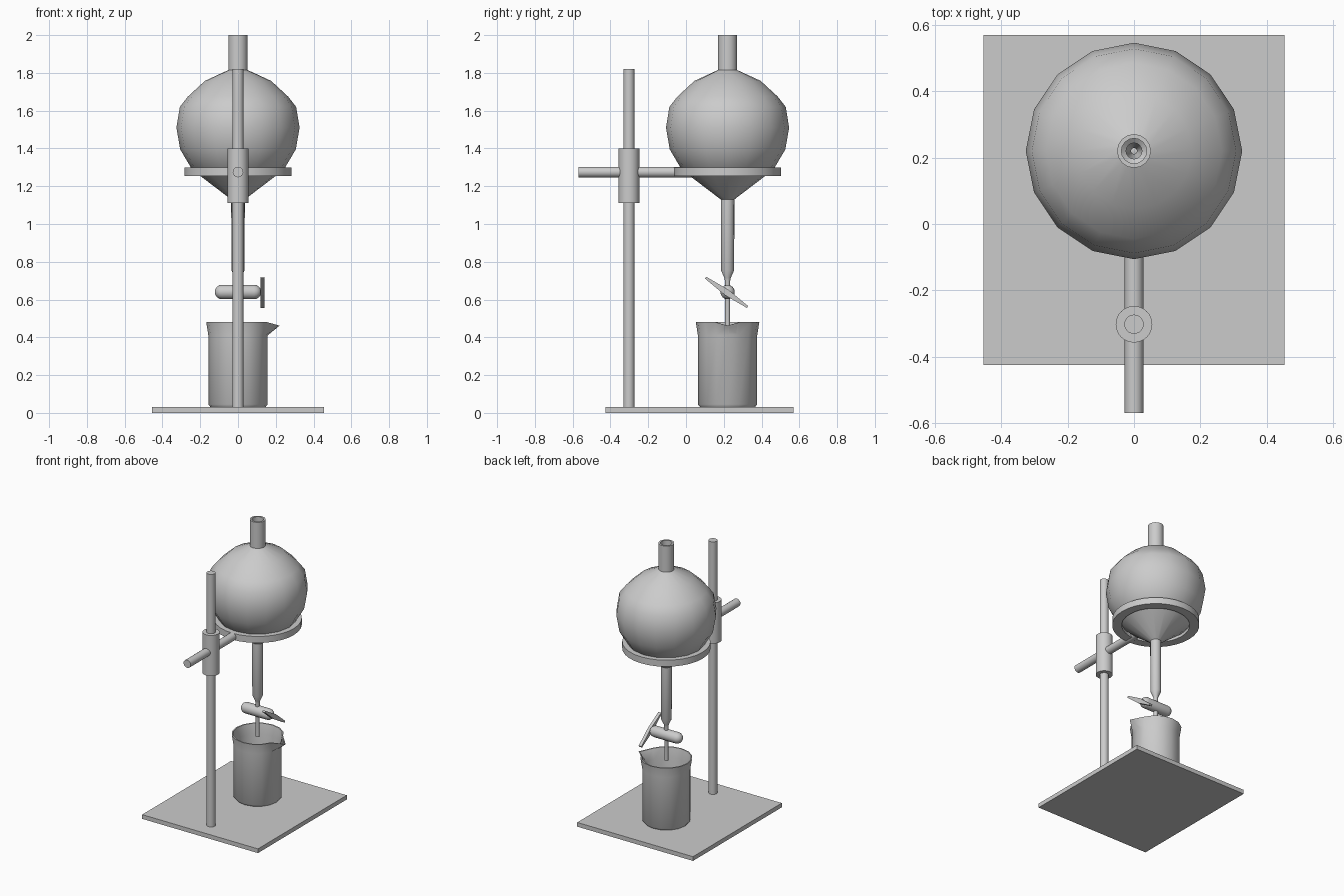
import bpy, bmesh, math
from mathutils import Matrix

if "Cube" in bpy.data.objects:
    bpy.data.objects.remove(bpy.data.objects["Cube"])

CY = 0.22     # y of the glassware axis
PY = -0.302   # y of the pole axis


def finish(name, bm, smooth=None):
    bmesh.ops.recalc_face_normals(bm, faces=bm.faces)
    me = bpy.data.meshes.new(name)
    bm.to_mesh(me)
    bm.free()
    ob = bpy.data.objects.new(name, me)
    bpy.context.collection.objects.link(ob)
    if smooth:
        bpy.ops.object.select_all(action='DESELECT')
        ob.select_set(True)
        bpy.context.view_layer.objects.active = ob
        bpy.ops.object.shade_smooth_by_angle(angle=math.radians(smooth))
    return ob


def lathe(name, profile, segs, matrix, smooth=40, closed=False):
    """Revolve (radius, height) points about z, then place with matrix."""
    bm = bmesh.new()
    rings = []
    for r, z in profile:
        if r == 0:
            rings.append([bm.verts.new((0, 0, z))] * segs)
        else:
            rings.append([bm.verts.new((r * math.cos(2 * math.pi * i / segs),
                                        r * math.sin(2 * math.pi * i / segs), z))
                          for i in range(segs)])
    pairs = list(zip(rings, rings[1:]))
    if closed:
        pairs.append((rings[-1], rings[0]))
    for a, b in pairs:
        for i in range(segs):
            j = (i + 1) % segs
            bm.faces.new(list(dict.fromkeys((a[i], a[j], b[j], b[i]))))
    bm.transform(matrix)
    return finish(name, bm, smooth)


def rod(name, r, z0, z1, matrix, segs=24):
    return lathe(name, [(0, z0), (r, z0), (r, z1), (0, z1)], segs, matrix)


def at(x, y, z):
    return Matrix.Translation((x, y, z))


# base plate
bm = bmesh.new()
bmesh.ops.create_cube(bm, size=1, matrix=at(0, 0.0725, 0.015) @ Matrix.Diagonal((0.908, 0.995, 0.03, 1)))
finish("base_plate", bm)

# stand: pole, clamp, arm and support ring
rod("pole", 0.029, 0.02, 1.82, at(0, PY, 0))
rod("clamp", 0.055, 1.112, 1.40, at(0, PY, 0), 32)
rod("clamp_arm", 0.028, -0.05, 0.57, at(0, 0, 1.275) @ Matrix.Rotation(math.pi / 2, 4, 'X'))
lathe("support_ring", [(0.222, 1.254), (0.284, 1.254), (0.284, 1.30), (0.222, 1.30)],
      32, at(0, CY, 0), closed=True)

# separating funnel: outer wall from the neck down to the tip, then back up inside
outer = [(0.051, 2.0), (0.051, 1.815), (0.175, 1.758), (0.265, 1.675), (0.308, 1.62),
         (0.326, 1.51), (0.306, 1.395), (0.25, 1.30), (0.203, 1.257), (0.036, 1.13),
         (0.035, 0.755), (0.017, 0.715), (0.014, 0.70), (0.013, 0.46)]
inner = [(0.009, 0.46), (0.009, 0.71), (0.024, 0.755), (0.024, 1.135), (0.19, 1.262),
         (0.24, 1.308), (0.294, 1.40), (0.313, 1.51), (0.296, 1.613), (0.256, 1.665),
         (0.168, 1.745), (0.038, 1.80), (0.038, 2.0)]
lathe("funnel", outer + inner, 16, at(0, CY, 0), closed=True)

# stopcock barrel with rounded ends, lying along x
cap = [(0.038 * math.sin(a), 0.038 * math.cos(a)) for a in (0, 0.4, 0.8, 1.2, math.pi / 2)]
barrel = [(r, -0.085 - h) for r, h in cap] + [(r, 0.085 + h) for r, h in reversed(cap)]
lathe("stopcock_barrel", barrel, 16,
      at(0, CY, 0.64) @ Matrix.Rotation(math.pi / 2, 4, 'Y'))

# stopcock handle: flat tapered blade
bm = bmesh.new()
outline = [(-0.135, -0.006), (0, -0.017), (0.135, -0.006), (0.135, 0.006), (0, 0.017), (-0.135, 0.006)]
face = bm.faces.new([bm.verts.new((-0.011, y, z)) for y, z in outline])
ext = bmesh.ops.extrude_face_region(bm, geom=[face])
bmesh.ops.translate(bm, vec=(0.022, 0, 0), verts=[v for v in ext["geom"] if isinstance(v, bmesh.types.BMVert)])
bm.transform(at(0.13, 0.215, 0.638) @ Matrix.Rotation(math.radians(-35), 4, 'X'))
finish("stopcock_handle", bm)

# beaker with a flared rim
beaker = lathe("beaker", [(0, 0.03), (0.145, 0.03), (0.157, 0.045), (0.157, 0.41), (0.168, 0.48),
                          (0.160, 0.48), (0.147, 0.41), (0.147, 0.05), (0, 0.045)], 16, at(0, CY, 0))
# pull one rim point outwards into a spout
for v in beaker.data.vertices:
    if v.co.z > 0.45 and v.co.x > 0.155 and abs(v.co.y - CY) < 0.01:
        v.co.x += 0.052
        v.co.z = 0.462
